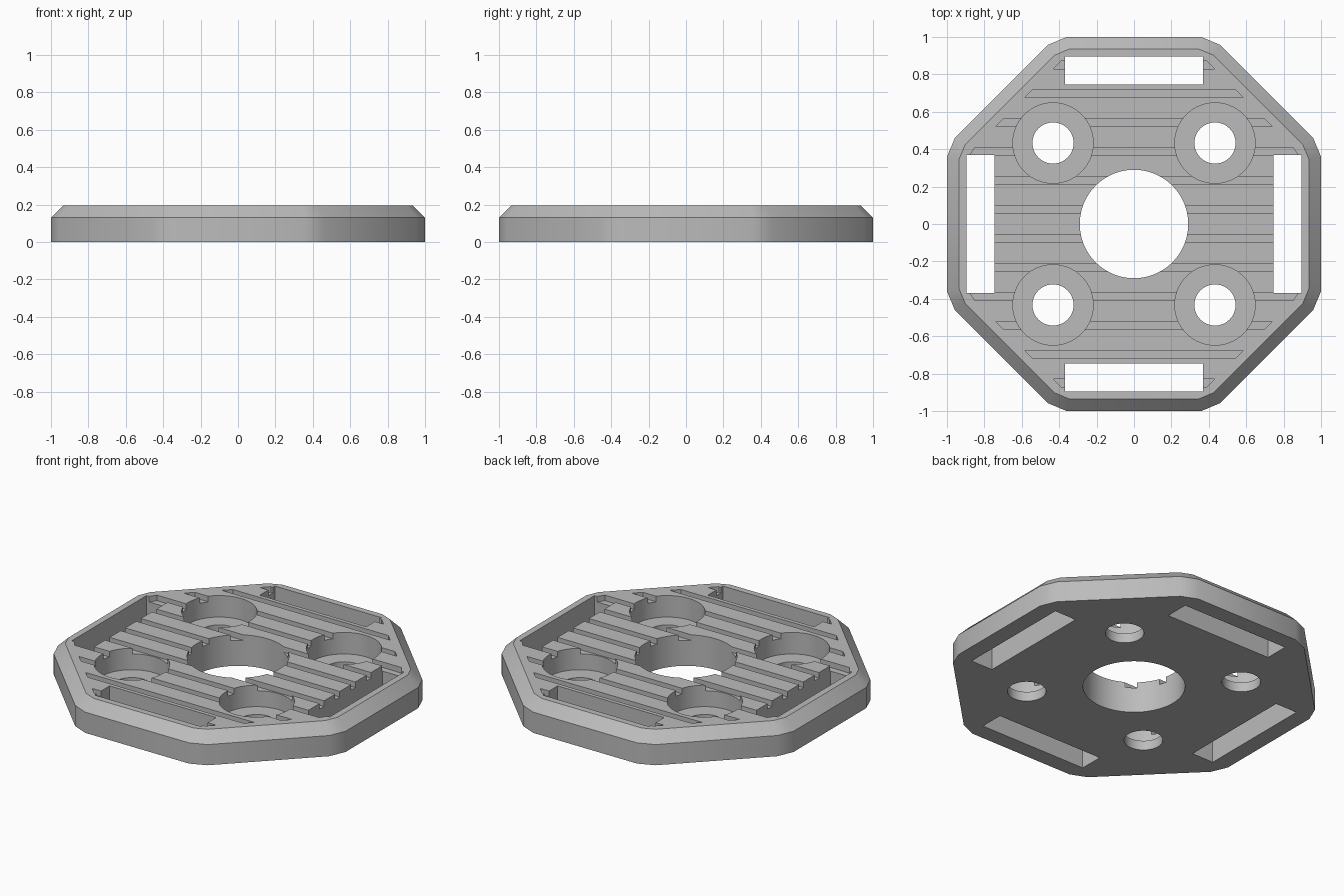
import bpy, bmesh, math

if "Cube" in bpy.data.objects:
    bpy.data.objects.remove(bpy.data.objects["Cube"])

H = 0.195          # plate thickness
CHAMFER = 0.065    # bevel around the top edge

grey = bpy.data.materials.new("plain grey")
grey.diffuse_color = (0.5, 0.5, 0.5, 1)
grey.use_nodes = True
grey.node_tree.nodes["Principled BSDF"].inputs["Base Color"].default_value = grey.diffuse_color


def loft(name, rings):
    """Closed solid through stacked rings of 3D points."""
    bm = bmesh.new()
    loops = [[bm.verts.new(p) for p in ring] for ring in rings]
    n = len(loops[0])
    for a, b in zip(loops, loops[1:]):
        for i in range(n):
            j = (i + 1) % n
            bm.faces.new((a[i], a[j], b[j], b[i]))
    bm.faces.new(loops[0][::-1])
    bm.faces.new(loops[-1])
    bmesh.ops.recalc_face_normals(bm, faces=bm.faces)
    mesh = bpy.data.meshes.new(name)
    bm.to_mesh(mesh)
    bm.free()
    ob = bpy.data.objects.new(name, mesh)
    bpy.context.collection.objects.link(ob)
    return ob


def prism(name, points, z0, z1):
    return loft(name, [[(x, y, z) for x, y in points] for z in (z0, z1)])


def circle(cx, cy, r, n=64):
    return [(cx + r * math.cos(2 * math.pi * i / n),
             cy + r * math.sin(2 * math.pi * i / n)) for i in range(n)]


def octagon(inset):
    """Octagon with one small facet at each corner."""
    t = math.tan(math.radians(11.25))
    k = inset / math.cos(math.radians(11.25))
    a = math.radians(33.75)
    p = (0.36 - inset * t, 1 - inset)
    q = (0.46 - k * math.sin(a), 0.958 - k * math.cos(a))
    quarter = [p[::-1], q[::-1], q, p]
    pts = []
    for _ in range(4):
        pts += quarter
        quarter = [(-y, x) for x, y in quarter]
    return pts


# Chamfered octagonal plate
plate = loft("octagonal_plate", [
    [(x, y, z) for x, y in octagon(d)]
    for d, z in ((0, 0), (0, H - CHAMFER), (CHAMFER, H))])
plate.data.materials.append(grey)

cutters = []

# Long slots along the four sides
for sign in (-1, 1):
    a, b = sign * 0.745, sign * 0.895
    rect = [(a, -0.37), (b, -0.37), (b, 0.37), (a, 0.37)]
    cutters.append(prism("side_slot", rect, -1, 1))
    cutters.append(prism("end_slot", [(y, x) for x, y in rect], -1, 1))

# Parallel shallow grooves, ends following the diagonal sides
for k in range(6):
    for sign in (-1, 1):
        lo = 0.0775 + 0.155 * k - 0.0225
        hi = lo + 0.045
        xl, xh = (min(0.88, 1.26 - v) for v in (lo, hi))
        cutters.append(prism("groove", [(-xl, sign * lo), (xl, sign * lo),
                                        (xh, sign * hi), (-xh, sign * hi)],
                             H - 0.035, 1))

# Central bore and four counterbored screw holes
cutters.append(prism("center_bore", circle(0, 0, 0.29), -1, 1))
for sx in (-1, 1):
    for sy in (-1, 1):
        cx, cy = sx * 0.433, sy * 0.433
        cutters.append(prism("counterbore", circle(cx, cy, 0.215), 0.06, 1))
        cutters.append(prism("screw_hole", circle(cx, cy, 0.11), -1, 1))

# Cut everything out of the plate, then drop the cutters
for c in cutters:
    c.hide_render = True
    m = plate.modifiers.new("cut", 'BOOLEAN')
    m.operation = 'DIFFERENCE'
    m.solver = 'EXACT'
    m.object = c
bpy.context.view_layer.objects.active = plate
plate.select_set(True)
for m in list(plate.modifiers):
    bpy.ops.object.modifier_apply(modifier=m.name)
for c in cutters:
    bpy.data.objects.remove(c, do_unlink=True)

# Smooth bores and corners, sharp edges elsewhere
bpy.ops.object.select_all(action='DESELECT')
plate.select_set(True)
bpy.ops.object.shade_smooth_by_angle(angle=math.radians(30))
